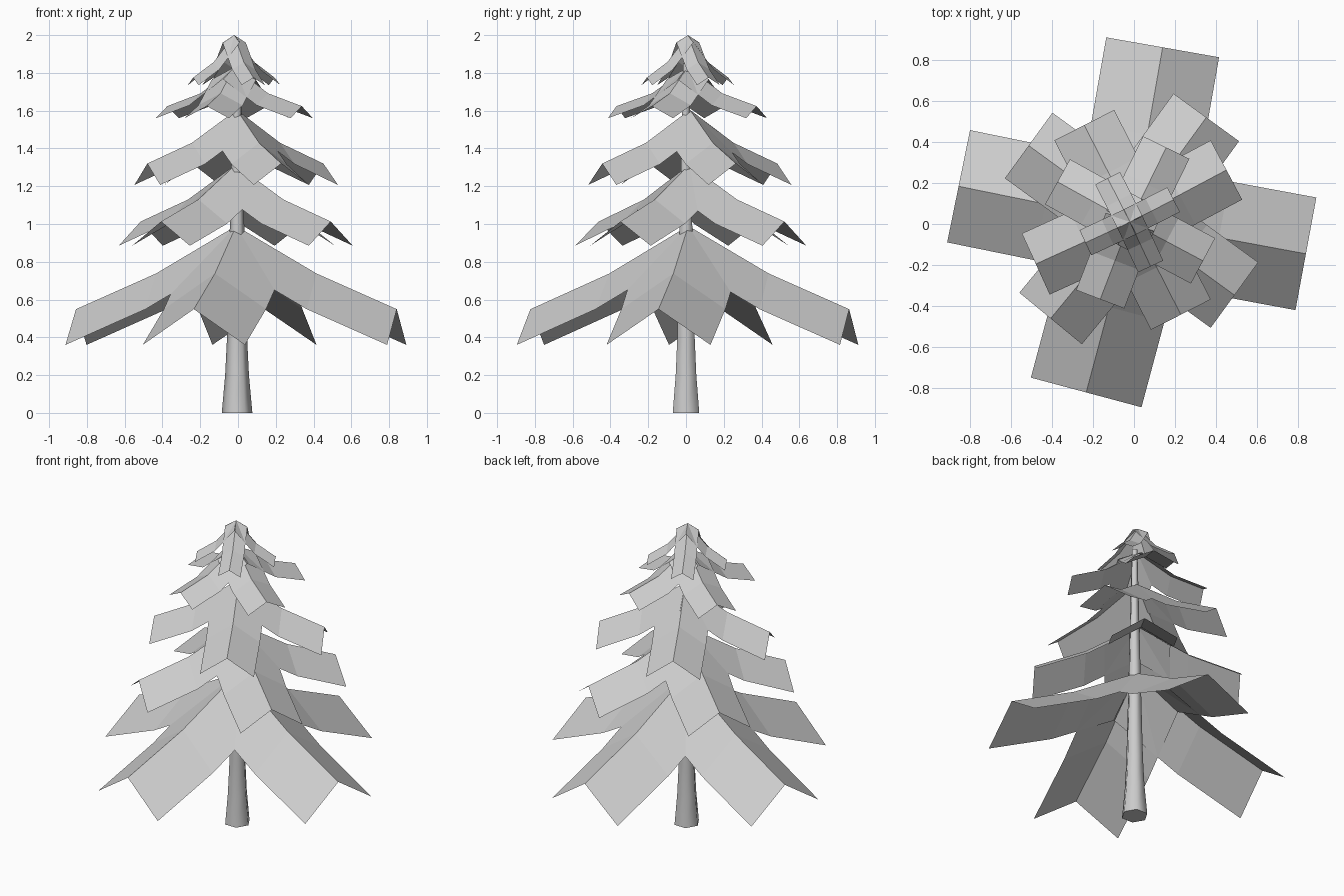
import bpy
import bmesh
from math import radians, cos, sin, tau
from mathutils import Matrix, Vector

if "Cube" in bpy.data.objects:
    bpy.data.objects.remove(bpy.data.objects["Cube"], do_unlink=True)

# One plain grey for the whole tree
GREY = (0.6, 0.6, 0.6, 1.0)
grey = bpy.data.materials.new("plain grey")
grey.use_nodes = True
grey.diffuse_color = GREY
grey.node_tree.nodes["Principled BSDF"].inputs["Base Color"].default_value = GREY


def finish(name, bm):
    mesh = bpy.data.meshes.new(name)
    bm.to_mesh(mesh)
    bm.free()
    mesh.materials.append(grey)
    obj = bpy.data.objects.new(name, mesh)
    bpy.context.collection.objects.link(obj)
    return obj


def add_bough(bm, matrix, ridge, half_width, drop):
    """Folded strip: a ridge line with a sloping side to the left and right."""
    rows = []
    for r, z in ridge:
        row = [(r, -half_width, z - drop), (r, 0, z), (r, half_width, z - drop)]
        rows.append([bm.verts.new(matrix @ Vector(co)) for co in row])
    for inner, outer in zip(rows, rows[1:]):
        for i in range(2):
            bm.faces.new((inner[i], outer[i], outer[i + 1], inner[i + 1]))


def make_tier(name, centre, angles, reach, heights, half_width, drop):
    """Ring of four drooping boughs meeting at one peak."""
    bm = bmesh.new()
    ridge = [(reach * i / 2, z) for i, z in enumerate(heights)]
    for angle in angles:
        matrix = Matrix.Translation((*centre, 0)) @ Matrix.Rotation(radians(angle), 4, "Z")
        add_bough(bm, matrix, ridge, half_width, drop)
    return finish(name, bm)


# Foliage, lowest tier first
make_tier("bottom_boughs", (-0.01, 0.012), (80, 168.5, 255, 349.5),
          0.865, (0.99, 0.738, 0.549), 0.28, 0.189)
make_tier("lower_boughs", (-0.012, 0.018), (54, 144, 230.5, 324),
          0.622, (1.315, 1.13, 1.013), 0.198, 0.128)
make_tier("middle_boughs", (-0.007, 0.02), (28, 117, 204.5, 297),
          0.52, (1.605, 1.43, 1.32), 0.164, 0.113)
make_tier("upper_boughs", (-0.02, 0.01), (64, 151, 249, 332),
          0.405, (1.83, 1.692, 1.624), 0.126, 0.064)
make_tier("top_boughs", (-0.02, 0.01), (27, 117, 205, 295),
          0.24, (2.0, 1.857, 1.775), 0.068, 0.04)

# Trunk: tapering six-sided column flared at the foot
SIDES = 6
bm = bmesh.new()
rings = []
for z, radius in ((0, 0.081), (0.2, 0.063), (0.4, 0.053), (1.0, 0.038), (1.85, 0.018)):
    rings.append([bm.verts.new((radius * cos(tau * i / SIDES) - 0.005,
                                radius * sin(tau * i / SIDES), z))
                  for i in range(SIDES)])
for low, high in zip(rings, rings[1:]):
    for i in range(SIDES):
        j = (i + 1) % SIDES
        bm.faces.new((low[i], low[j], high[j], high[i]))
bm.faces.new(rings[0][::-1])
bm.faces.new(rings[-1])
trunk = finish("trunk", bm)

bpy.ops.object.select_all(action="DESELECT")
trunk.select_set(True)
bpy.context.view_layer.objects.active = trunk
bpy.ops.object.shade_smooth_by_angle(angle=radians(65))
